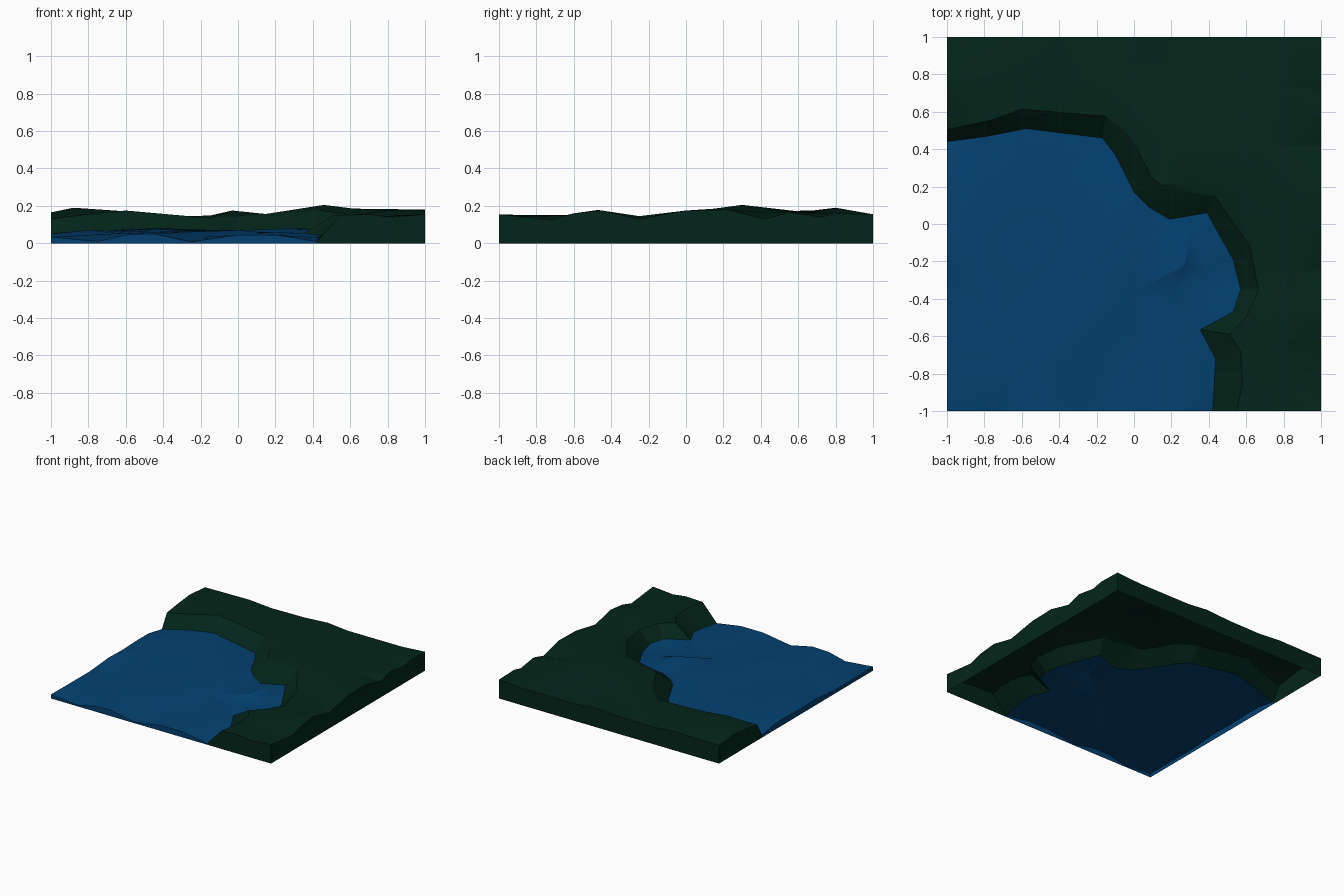
import bpy
import bmesh
from math import radians
from mathutils import Vector
from mathutils.geometry import delaunay_2d_cdt

default_cube = bpy.data.objects.get("Cube")
if default_cube:
    bpy.data.objects.remove(default_cube, do_unlink=True)


def make_material(name, colour):
    material = bpy.data.materials.new(name)
    material.use_nodes = True
    material.diffuse_color = colour
    shader = material.node_tree.nodes["Principled BSDF"]
    shader.inputs["Base Color"].default_value = colour
    shader.inputs["Roughness"].default_value = 0.8
    return material


def points(rows):
    return [Vector(row) for row in rows]


def add_face(bm, corners):
    """Add one face, skipping corners that coincide."""
    distinct = []
    for corner in corners:
        if all((corner - other).length > 1e-4 for other in distinct):
            distinct.append(corner)
    if len(distinct) > 2:
        bm.faces.new([bm.verts.new(corner) for corner in distinct])


def add_surface(bm, outline, bumps):
    """Triangulate an outline together with its inner height points."""
    known = outline + bumps
    flat = [point.to_2d() for point in known]
    result = delaunay_2d_cdt(flat, [], [list(range(len(outline)))], 1, 1e-5)
    lifted = [min(known, key=lambda p: (p.to_2d() - v).length) for v in result[0]]
    for face in result[2]:
        add_face(bm, [lifted[i] for i in face])


def add_skirt(bm, path):
    """Drop a vertical wall from a path to the ground."""
    for a, b in zip(path, path[1:]):
        add_face(bm, [Vector((a.x, a.y, 0)), Vector((b.x, b.y, 0)), b, a])


def add_bank(bm, upper, lower):
    """Join two matching paths with a sloping strip."""
    for i in range(len(upper) - 1):
        add_face(bm, [upper[i], lower[i], lower[i + 1], upper[i + 1]])


def finish(bm, name, material, crease):
    bmesh.ops.remove_doubles(bm, verts=bm.verts, dist=1e-4)
    mesh = bpy.data.meshes.new(name)
    bm.to_mesh(mesh)
    bm.free()
    mesh.materials.append(material)
    obj = bpy.data.objects.new(name, mesh)
    bpy.context.collection.objects.link(obj)
    bpy.ops.object.select_all(action="DESELECT")
    obj.select_set(True)
    bpy.context.view_layer.objects.active = obj
    bpy.ops.object.shade_smooth_by_angle(angle=radians(crease))


green = make_material("dark_green_land", (0.001, 0.0185, 0.0105, 1))
blue = make_material("deep_blue_water", (0.001, 0.053, 0.165, 1))

# Waterline, from the west edge round to the south edge
shore = points([
    (-1, .44, .02), (-.78, .47, .06), (-.58, .51, .075), (-.17, .46, .04),
    (-.1, .37, .05), (0, .17, .06), (.08, .09, .055), (.19, .025, .05),
    (.39, .06, .077), (.53, -.19, .05), (.57, -.35, .05), (.53, -.47, .055),
    (.355, -.565, .055), (.435, -.72, .04), (.43, -.85, .03), (.42, -1, .01)])

# Top of the bank, matching the waterline point for point
rim = points([
    (-1, .505, .13), (-.76, .555, .16), (-.6, .615, .175), (-.15, .575, .135),
    (-.02, .47, .145), (.1, .24, .16), (.15, .21, .157), (.2, .18, .153),
    (.43, .15, .177), (.62, -.12, .15), (.665, -.35, .14), (.6, -.5, .15),
    (.51, -.59, .15), (.57, -.68, .15), (.58, -.85, .15), (.55, -1, .15)])

# Uneven outer edges of the land: south, east, north, west
land_edge = points([
    (.7, -1, .155), (.82, -1, .14), (1, -1, .155),
    (1, -.72, .125), (1, -.6, .16), (1, -.45, .175), (1, -.25, .13),
    (1, 0, .175), (1, .22, .18), (1, .42, .13), (1, .55, .165),
    (1, .72, .14), (1, .8, .16), (1, 1, .155),
    (.78, 1, .14), (.3, 1, .14), (.12, 1, .157), (-.1, 1, .143),
    (-.4, 1, .14), (-.6, 1, .155), (-1, 1, .15), (-1, .8, .165), (-1, .65, .15)])

land_bumps = points([
    (.46, .3, .205), (.3, .22, .18), (.62, .15, .185), (.8, 0, .175),
    (.82, -.25, .145), (.83, -.47, .178), (.76, -.65, .148), (.78, -.85, .145),
    (.18, .45, .153), (-.03, .65, .175), (.35, .65, .165), (.7, .42, .165),
    (.18, .75, .152), (-.15, .78, .148), (.7, .75, .16), (-.37, .75, .143),
    (-.88, .8, .19), (-.62, .78, .172)])

land = bmesh.new()
add_surface(land, rim + land_edge, land_bumps)
add_bank(land, rim, shore)
add_skirt(land, [shore[-1], rim[-1]] + land_edge + [rim[0], shore[0]])
finish(land, "land", green, 20)

# Rippled open edges of the water: west, then south
water_edge = points([
    (-1, .27, .05), (-1, .15, .052), (-1, -.08, .045), (-1, -.25, .05),
    (-1, -.5, .03), (-1, -1, .033), (-.75, -1, .01), (-.6, -1, .045),
    (-.45, -1, .05), (-.25, -1, .008), (0, -1, .045), (.2, -1, .045)])

water_bumps = points([
    (-.8, .22, .055), (-.42, .25, .08), (-.2, .3, .045), (-.1, .1, .07),
    (.31, -.03, .08), (.27, -.22, .078), (0, -.37, .07), (.4, -.25, .028),
    (.2, -.35, .038), (.45, -.4, .055), (.12, -.43, .06), (0, -.54, .032),
    (-.2, -.59, .032), (-.55, -.1, .062), (-.35, -.25, .042), (-.3, -.42, .06),
    (-.85, -.39, .015), (-.8, -.1, .07), (-.65, -.42, .055),
    (-.6, -.7, .055), (.1, -.72, .042), (-.4, -.8, .052)])

water = bmesh.new()
add_surface(water, shore[::-1] + water_edge, water_bumps)
add_skirt(water, [shore[0]] + water_edge + [shore[-1]])
finish(water, "water", blue, 30)
